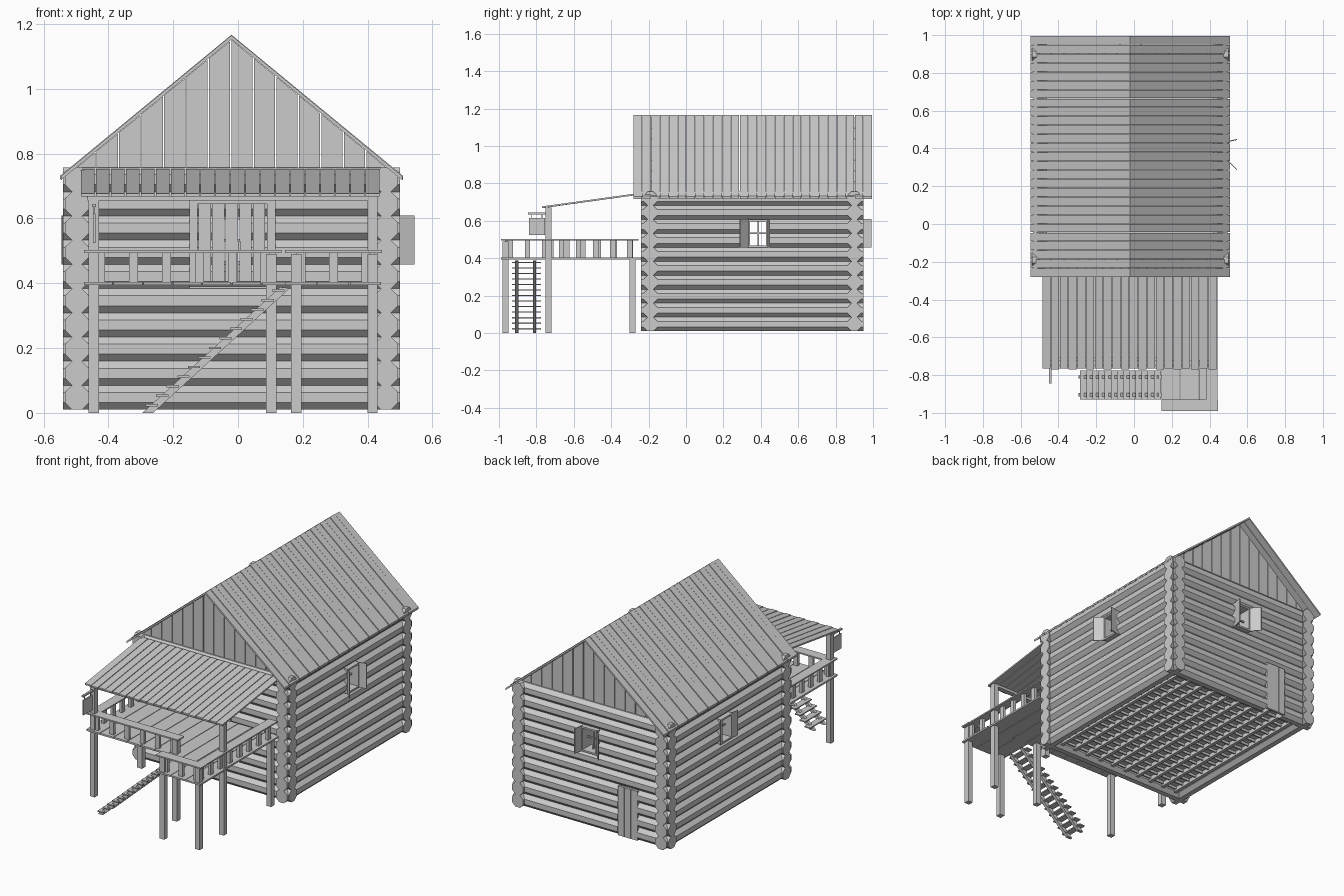
import bpy, bmesh, math

if "Cube" in bpy.data.objects:
    bpy.data.objects.remove(bpy.data.objects["Cube"], do_unlink=True)

wood = bpy.data.materials.new("grey_wood")
wood.use_nodes = True
GREY = (0.6, 0.6, 0.6, 1)
wood.diffuse_color = GREY
for node in wood.node_tree.nodes:
    if node.type == "BSDF_PRINCIPLED":
        node.inputs["Base Color"].default_value = GREY
        node.inputs["Roughness"].default_value = 0.8

AXES = {"x": lambda p, t: (t, p[0], p[1]),
        "y": lambda p, t: (p[0], t, p[1]),
        "z": lambda p, t: (p[0], p[1], t)}


class Part:
    """Collects prisms into one named mesh."""

    def __init__(self, name):
        self.name, self.bm = name, bmesh.new()

    def prism(self, pts, axis, a, b):
        place = AXES[axis]
        lo = [self.bm.verts.new(place(p, a)) for p in pts]
        hi = [self.bm.verts.new(place(p, b)) for p in pts]
        self.bm.faces.new(lo)
        self.bm.faces.new(hi[::-1])
        for i in range(len(pts)):
            j = (i + 1) % len(pts)
            self.bm.faces.new((lo[j], lo[i], hi[i], hi[j]))

    def box(self, x0, x1, y0, y1, z0, z1):
        self.prism([(x0, y0), (x1, y0), (x1, y1), (x0, y1)], "z", z0, z1)

    def done(self):
        bmesh.ops.recalc_face_normals(self.bm, faces=self.bm.faces)
        mesh = bpy.data.meshes.new(self.name)
        self.bm.to_mesh(mesh)
        self.bm.free()
        mesh.materials.append(wood)
        obj = bpy.data.objects.new(self.name, mesh)
        bpy.context.collection.objects.link(obj)


# Main measures of the house
MID = -0.02
WEST, EAST, FRONT, BACK = -0.497, 0.457, -0.19, 0.90
LOG, BASE, COUNT = 0.0747, 0.01, 10
RIDGE, EAVE, HALF = 1.165, 0.73, 0.527
SLOPE = (RIDGE - EAVE) / HALF
DECK = 0.40


def log_wall(name, axis, pos, start, end, openings):
    """Stack of octagonal logs, split where openings (first, last, a, b) lie."""
    part = Part(name)
    r = LOG / 2 / math.cos(math.pi / 8)
    for k in range(COUNT):
        z = BASE + LOG * (k + 0.5)
        ring = [(pos + r * math.cos((i + 0.5) * math.pi / 4),
                 z + r * math.sin((i + 0.5) * math.pi / 4)) for i in range(8)]
        cut = start
        for first, last, a, b in openings:
            if first <= k <= last:
                part.prism(ring, axis, cut, a)
                cut = b
        part.prism(ring, axis, cut, end)
    part.done()


log_wall("front_wall", "x", FRONT, -0.54, 0.50, [(5, 8, -0.15, 0.115)])
log_wall("back_wall", "x", BACK, -0.54, 0.50, [(0, 3, -0.33, -0.20), (6, 7, -0.07, 0.04)])
log_wall("right_wall", "y", EAST, -0.24, 0.95, [(6, 7, 0.33, 0.44)])
log_wall("left_wall", "y", WEST, -0.24, 0.95, [(6, 7, 0.33, 0.44)])

# Ground floor with joists below, and upper floor level with the porch
floor = Part("floors")
floor.box(WEST, EAST, FRONT, BACK, 0.05, 0.06)
floor.box(WEST, EAST, FRONT, BACK, DECK - 0.02, DECK - 0.01)
for i in range(10):
    x = WEST + 0.06 + i * 0.093
    floor.box(x - 0.01, x + 0.01, FRONT, BACK, 0.025, 0.05)
for i in range(18):
    y = FRONT + 0.05 + i * 0.058
    floor.box(WEST, EAST, y - 0.004, y + 0.004, 0.035, 0.05)
floor.done()

# Main roof: planks running down both slopes
roof = Part("main_roof")
N, Y0, Y1 = 27, -0.28, 0.997
step = (Y1 - Y0) / N
for side in (-1, 1):
    for i in range(N):
        lift = 0.002 * (i % 2)
        reach = HALF + lift
        low = EAVE + lift
        profile = [(MID, RIDGE + lift), (MID + side * reach, low),
                   (MID + side * reach, low - 0.012), (MID, RIDGE - 0.012)]
        a = Y0 + i * step
        roof.prism(profile, "y", a, a + step - 0.003)
roof.done()

# Gables: upright boards cut to the roof slope
gables = Part("gable_boards")
top_at = lambda x: RIDGE - 0.014 - SLOPE * abs(x - MID)
BOARDS, BOTTOM = 14, 0.75
span = (RIDGE - 0.014 - BOTTOM) / SLOPE
width = 2 * span / BOARDS
for y in (FRONT, BACK):
    for i in range(BOARDS):
        a = MID - span + i * width
        b = a + width - 0.004
        gables.prism([(a, BOTTOM), (b, BOTTOM), (b, max(top_at(b), BOTTOM)),
                      (a, top_at(a) + 0.001)], "y", y - 0.008, y + 0.008)
gables.done()

# Porch roof: planks sloping away from the front wall
porch = Part("porch_roof")
PL, PR, PLANKS = -0.485, 0.44, 20
step = (PR - PL) / PLANKS
for i in range(PLANKS):
    tip = -0.765 - 0.006 * (i % 2)
    a = PL + i * step
    porch.prism([(tip, 0.668), (tip, 0.677), (-0.225, 0.752), (-0.225, 0.743)],
                "x", a, a + step - 0.004)
porch.box(PL + 0.02, PR - 0.01, -0.75, -0.72, 0.655, 0.67)
porch.done()

# Posts: tall ones hold the porch roof, short ones the deck and landing
posts = Part("porch_posts")
for x, y, top in ((-0.445, -0.735, 0.66), (0.415, -0.735, 0.66),
                  (0.103, -0.735, 0.49), (0.18, -0.965, 0.49),
                  (0.415, -0.965, 0.49), (-0.445, -0.285, DECK), (0.415, -0.285, DECK)):
    posts.box(x - 0.016, x + 0.016, y - 0.016, y + 0.016, 0, top)
posts.done()

# Deck boards and the landing in front of them
deck = Part("porch_deck")
for i in range(10):
    a = -0.475 + i * 0.0915
    deck.box(a, a + 0.088, -0.765, -0.23, DECK - 0.006, DECK + 0.004)
for i in range(3):
    a = 0.145 + i * 0.1
    deck.box(a, a + 0.097, -0.99, -0.765, DECK - 0.006, DECK + 0.004)
deck.done()

# Railings: a flat top rail on evenly spaced uprights
rails = Part("railings")


def railing(axis, pos, a, b, count):
    top = DECK + 0.094
    def piece(u0, u1, half, z0, z1):
        if axis == "x":
            rails.box(u0, u1, pos - half, pos + half, z0, z1)
        else:
            rails.box(pos - half, pos + half, u0, u1, z0, z1)
    piece(a, b, 0.03, top, top + 0.008)
    for i in range(count):
        u = a + (i + 0.5) * (b - a) / count
        piece(u - 0.014, u + 0.014, 0.009, DECK, top)


railing("x", -0.735, -0.475, 0.135, 6)
railing("x", -0.96, 0.145, 0.445, 3)
railing("y", 0.412, -0.985, -0.255, 8)
railing("y", -0.445, -0.765, -0.255, 6)
rails.done()

# Stairs from the ground up to the landing
stairs = Part("stairs")
for i in range(13):
    x, z = 0.125 - i * 0.0325, 0.377 - i * 0.0295
    stairs.box(x - 0.02, x + 0.018, -0.93, -0.775, z - 0.003, z + 0.004)
for y in (-0.905, -0.81):
    stairs.prism([(-0.295, 0.0), (-0.262, 0.0), (0.16, 0.385), (0.13, 0.388)],
                 "y", y - 0.009, y + 0.009)
stairs.done()

# Front door: frame, boards and handle
door = Part("front_door")
for x in (-0.15, 0.09):
    door.box(x, x + 0.025, -0.235, -0.15, DECK, 0.66)
door.box(-0.15, 0.115, -0.235, -0.15, 0.645, 0.682)
for i in range(5):
    a = -0.122 + i * 0.042
    door.box(a, a + 0.038, -0.215, -0.20, DECK + 0.005, 0.645)
door.box(0.0, 0.008, -0.228, -0.215, 0.50, 0.53)
door.done()

# Back door: plain boards, set near the wall face
back_door = Part("back_door")
for i in range(3):
    a = -0.33 + i * 0.0435
    back_door.box(a, a + 0.042, 0.92, 0.935, 0.012, 0.309)
back_door.done()

# Windows: frame, glazing bar, and casements (one swung outward)
Z0, Z1 = BASE + 6 * LOG, BASE + 8 * LOG


def window(name, axis, face, out, a, b, swing):
    part = Part(name)
    def piece(u0, u1, d0, d1, z0, z1):
        v0, v1 = face + out * d0, face + out * d1
        if axis == "x":
            part.box(u0, u1, v0, v1, z0, z1)
        else:
            part.box(v0, v1, u0, u1, z0, z1)
    for u in (a, b - 0.012):
        piece(u, u + 0.012, -0.04, 0.045, Z0, Z1)
    for z in (Z0, Z1 - 0.01):
        piece(a, b, -0.04, 0.045, z, z + 0.01)
    mid = (a + b) / 2
    piece(mid - 0.004, mid + 0.004, -0.005, 0.005, Z0, Z1)
    piece(a, b, -0.004, 0.004, (Z0 + Z1) / 2 - 0.004, (Z0 + Z1) / 2 + 0.004)
    # Shutters: one folded aside at an angle, the other square to the wall
    d0, d1 = 0.042, 0.042 + swing
    def leaf(u0, u1):
        pts = [(u0, d0), (u1, d1), (u1 + 0.006, d1), (u0 + 0.006, d0)]
        pts = [(u, face + out * d) if axis == "x" else (face + out * d, u) for u, d in pts]
        part.prism(pts, "z", Z0, Z1 + 0.002)
    leaf(a, a - 0.045)
    leaf(b - 0.006, b + 0.004)
    part.done()


window("right_window", "y", EAST, 1, 0.33, 0.44, 0.045)
window("left_window", "y", WEST, -1, 0.33, 0.44, 0.006)
window("back_window", "x", BACK, 1, -0.07, 0.04, 0.05)

# Hanging board on an arm at the left porch post
sign = Part("hanging_board")
sign.box(-0.450, -0.438, -0.845, -0.75, 0.635, 0.645)
sign.box(-0.448, -0.440, -0.84, -0.755, 0.525, 0.615)
for y in (-0.825, -0.77):
    sign.box(-0.446, -0.442, y - 0.002, y + 0.002, 0.615, 0.635)
sign.done()
